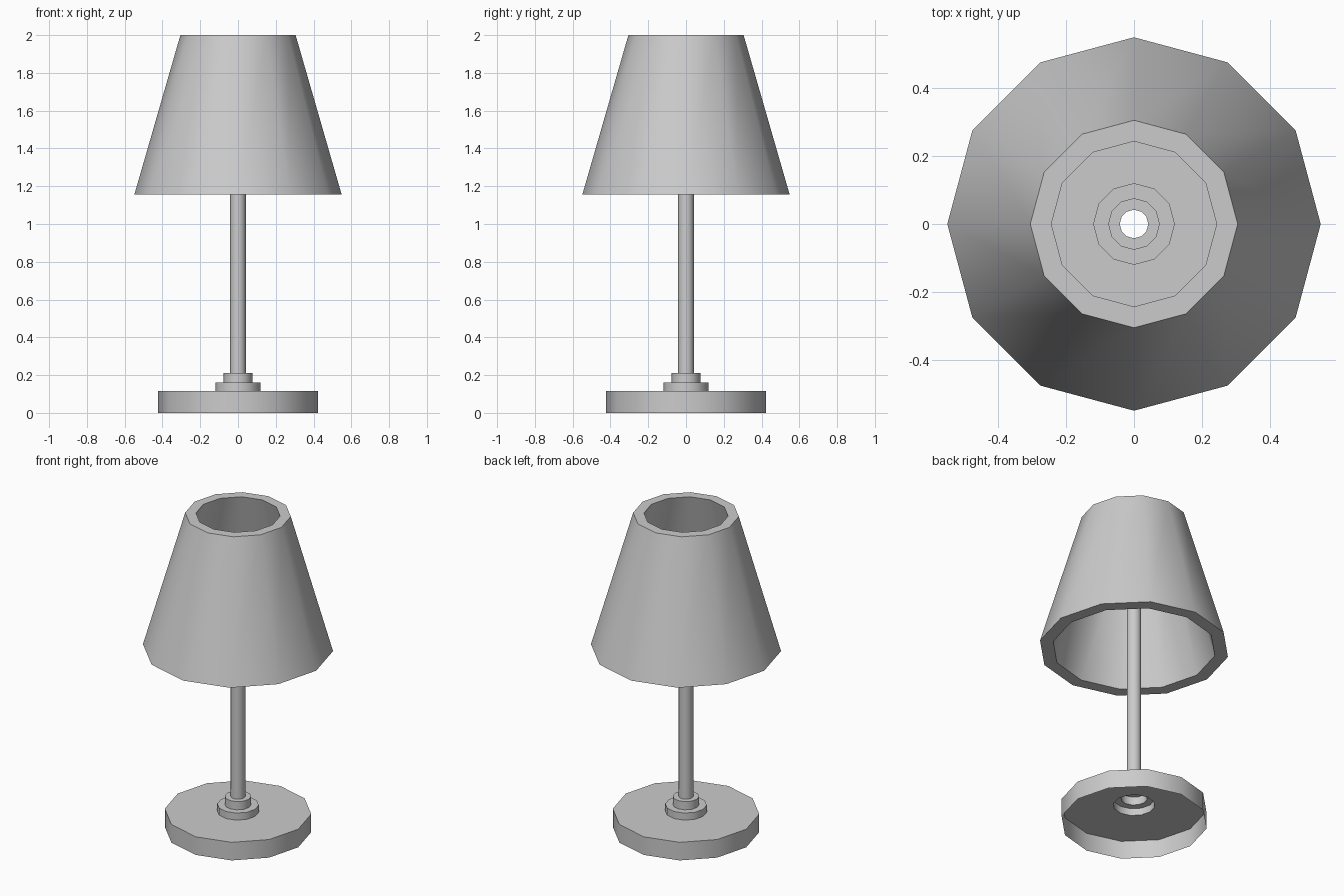
import bpy, bmesh, math

if "Cube" in bpy.data.objects:
    bpy.data.objects.remove(bpy.data.objects["Cube"])

SIDES = 12


def lathe(name, profile, closed=False):
    """Revolve an (r, z) profile around the z axis with 12 sides."""
    bm = bmesh.new()
    rings = []
    for r, z in profile:
        rings.append([bm.verts.new((r * math.cos(2 * math.pi * i / SIDES),
                                    r * math.sin(2 * math.pi * i / SIDES), z))
                      for i in range(SIDES)])
    pairs = list(zip(rings, rings[1:]))
    if closed:
        pairs.append((rings[-1], rings[0]))
    for a, b in pairs:
        for i in range(SIDES):
            j = (i + 1) % SIDES
            bm.faces.new((a[i], a[j], b[j], b[i]))
    mesh = bpy.data.meshes.new(name)
    bm.to_mesh(mesh)
    bm.free()
    obj = bpy.data.objects.new(name, mesh)
    bpy.context.collection.objects.link(obj)
    # smooth around the sides, sharp at the rims
    bpy.ops.object.select_all(action='DESELECT')
    obj.select_set(True)
    bpy.context.view_layer.objects.active = obj
    bpy.ops.object.shade_smooth_by_angle(angle=math.radians(35))
    return obj


# hollow base, open underneath, with a hole under the collar
lathe("base", [(0.423, 0), (0.423, 0.115), (0.12, 0.115)])

# two-step collar
lathe("collar", [(0.12, 0.115), (0.12, 0.16), (0.076, 0.16),
                 (0.076, 0.212), (0.042, 0.212)])

# open tube pole, ending inside the shade
lathe("pole", [(0.042, 0.212), (0.042, 1.6)])

# thick tapered shade, open at both ends
lathe("shade", [(0.549, 1.155), (0.305, 2.0), (0.243, 2.0), (0.472, 1.155)],
      closed=True)
